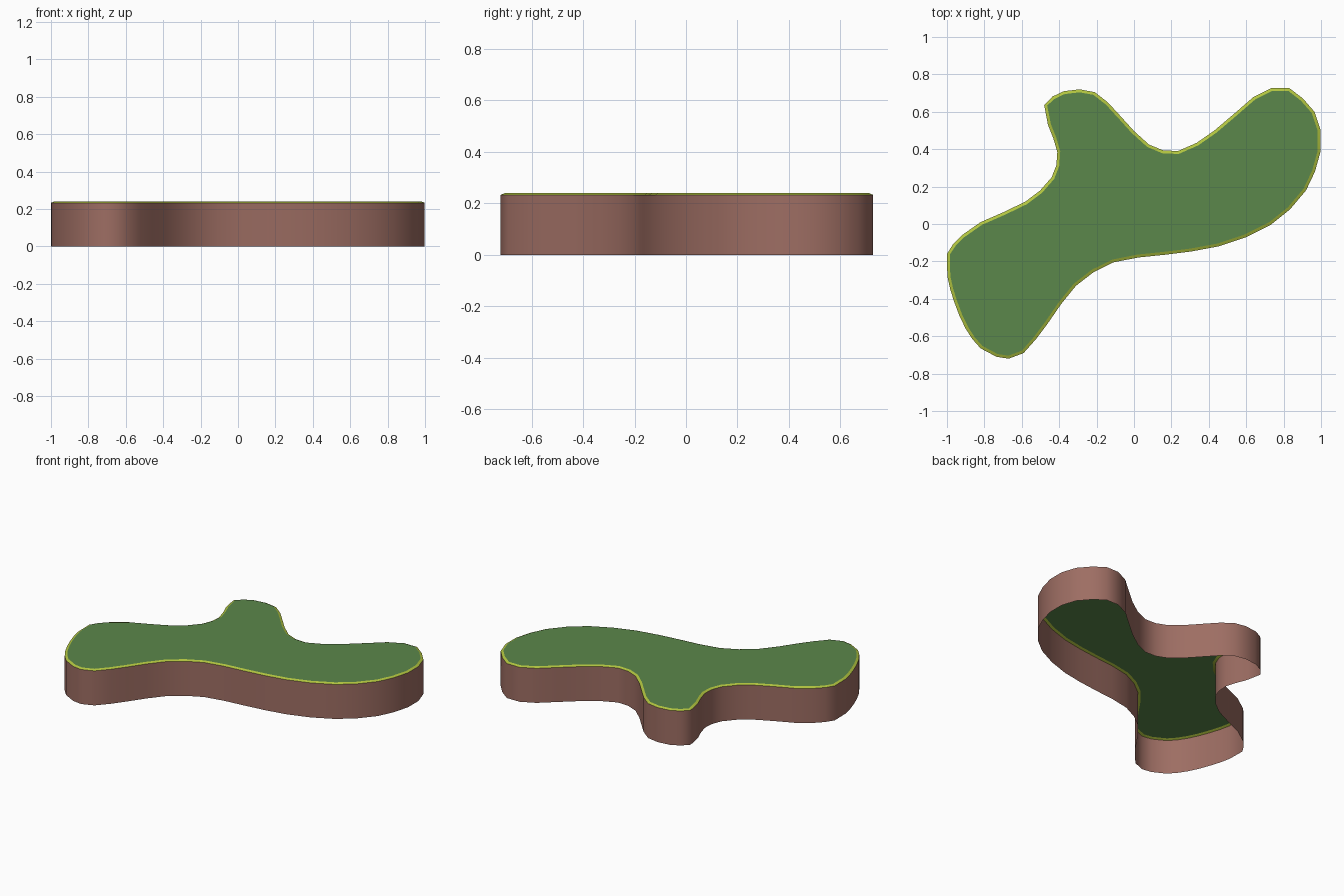
import bpy, bmesh, math
from mathutils import Vector

if "Cube" in bpy.data.objects:
    bpy.data.objects.remove(bpy.data.objects["Cube"])

TOP, WALL_TOP, RIM = 0.24, 0.233, 0.016

# Control points of the island outline, clockwise from the left tip
CONTROL = [(-1, -.16), (-.92, -.06), (-.82, .01), (-.58, .12), (-.44, .25), (-.41, .385),
           (-.46, .53), (-.48, .635), (-.375, .71), (-.21, .705), (-.075, .58), (.08, .425),
           (.235, .39), (.43, .5), (.64, .68), (.735, .727), (.83, .727), (.965, .6),
           (.998, .5), (.998, .39), (.92, .18), (.73, -.005), (.45, -.12), (.16, -.165),
           (-.11, -.205), (-.31, -.33), (-.46, -.53), (-.59, -.69), (-.67, -.72),
           (-.735, -.71), (-.82, -.665), (-.9, -.56), (-.96, -.42), (-.998, -.28)]


def material(name, color):
    m = bpy.data.materials.new(name)
    m.diffuse_color = (*color, 1)
    m.use_nodes = True
    m.node_tree.nodes["Principled BSDF"].inputs["Base Color"].default_value = m.diffuse_color
    return m


def outline():
    """Add a smooth midpoint on each long stretch between control points."""
    p = [Vector(c) for c in CONTROL]
    n, pts = len(p), []
    for i in range(n):
        a, b, c, d = p[i - 1], p[i], p[(i + 1) % n], p[(i + 2) % n]
        pts.append(b)
        length = (c - b).length
        if length > 0.125:
            # tangents scaled to the stretch so uneven spacing stays smooth
            t0 = (c - a) / (length + (b - a).length) * length
            t1 = (d - b) / (length + (d - c).length) * length
            pts.append((b + c) / 2 + (t0 - t1) / 8)
    return pts


def shrink(pts, dist):
    """Move a clockwise outline inward."""
    out = []
    for i, p in enumerate(pts):
        t = (pts[(i + 1) % len(pts)] - pts[i - 1]).normalized()
        out.append(p + Vector((t.y, -t.x)) * dist)
    return out


def build(name, rings, mat, cap=False):
    """Bridge outline rings (points, height); cap=True fills a single ring."""
    bm = bmesh.new()
    loops = [[bm.verts.new((p.x, p.y, z)) for p in pts] for pts, z in rings]
    if cap:
        bm.faces.new(loops[0][::-1])
        bmesh.ops.triangulate(bm, faces=bm.faces[:])
    for lo, hi in zip(loops, loops[1:]):
        for i in range(len(lo)):
            f = bm.faces.new((lo[i - 1], hi[i - 1], hi[i], lo[i]))
            f.smooth = True
    me = bpy.data.meshes.new(name)
    bm.normal_update()
    bm.to_mesh(me)
    bm.free()
    me.materials.append(mat)
    ob = bpy.data.objects.new(name, me)
    bpy.context.collection.objects.link(ob)
    return ob


earth = material("earth brown", (0.34, 0.155, 0.125))
lime = material("lime edge", (0.44, 0.55, 0.05))
grass = material("grass green", (0.105, 0.245, 0.07))

outer = outline()
inner = shrink(outer, RIM)
# Open-bottomed cliff wall, bright grass rim and grass surface
build("cliff_wall", [(outer, 0), (outer, WALL_TOP)], earth)
build("grass_rim", [(outer, WALL_TOP), (inner, TOP)], lime)
build("grass_top", [(inner, TOP)], grass, cap=True)
